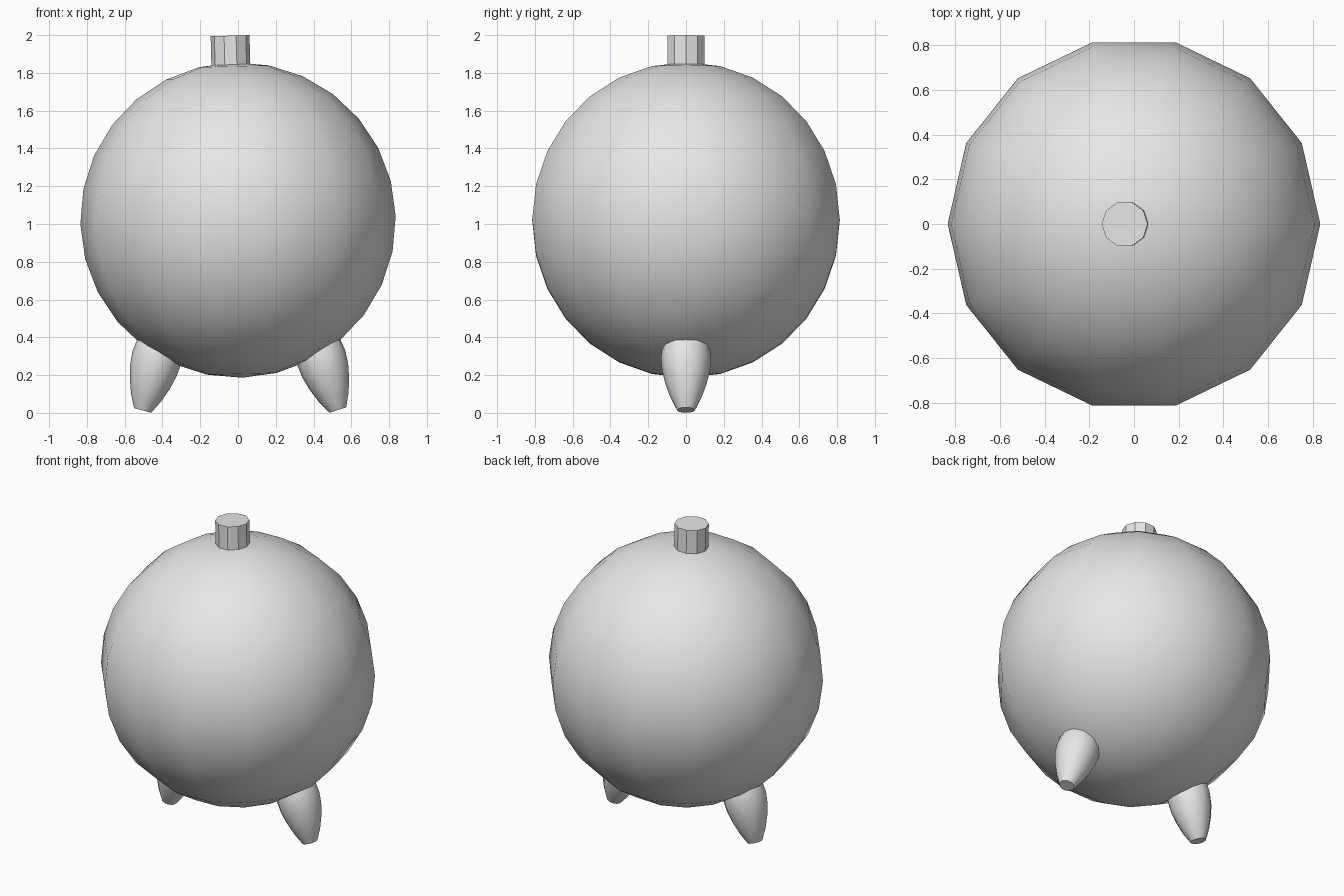
import bpy, bmesh, math
from mathutils import Matrix

if "Cube" in bpy.data.objects:
    bpy.data.objects.remove(bpy.data.objects["Cube"])

grey = bpy.data.materials.new("plain grey")
grey.diffuse_color = (0.8, 0.8, 0.8, 1)
grey.use_nodes = True
grey.node_tree.nodes["Principled BSDF"].inputs["Base Color"].default_value = grey.diffuse_color


def lathe(name, profile, sides, location, tilt, smooth):
    """Spin (radius, height) points about z, tilt about y, then place."""
    bm = bmesh.new()
    rings = []
    for r, z in profile:
        if r < 1e-5:
            rings.append([bm.verts.new((0, 0, z))] * sides)
            continue
        angles = [2 * math.pi * i / sides for i in range(sides)]
        rings.append([bm.verts.new((r * math.cos(a), r * math.sin(a), z)) for a in angles])
    for low, high in zip(rings, rings[1:]):
        for i in range(sides):
            j = (i + 1) % sides
            corners = dict.fromkeys((low[i], low[j], high[j], high[i]))
            bm.faces.new(list(corners))
    # flat caps on open ends
    for ring in (rings[0], rings[-1]):
        if ring[0] is not ring[1]:
            bm.faces.new(ring)
    bmesh.ops.recalc_face_normals(bm, faces=bm.faces)
    bm.transform(Matrix.Translation(location) @ Matrix.Rotation(math.radians(tilt), 4, 'Y'))
    mesh = bpy.data.meshes.new(name)
    bm.to_mesh(mesh)
    bm.free()
    mesh.materials.append(grey)
    obj = bpy.data.objects.new(name, mesh)
    bpy.context.collection.objects.link(obj)
    if smooth:
        bpy.ops.object.select_all(action='DESELECT')
        obj.select_set(True)
        bpy.context.view_layer.objects.active = obj
        bpy.ops.object.shade_smooth_by_angle(angle=math.radians(35))
    return obj


# Round body, leaning very slightly to the left
R, N = 0.835, 14
ball = [(R * math.sin(math.pi * k / N), -R * math.cos(math.pi * k / N)) for k in range(N + 1)]
lathe("body", ball, N, (0, 0, 1.021), -1.5, True)

# Short ten-sided stem on top
lathe("stem", [(0.103, -0.3), (0.103, 0)], 10, (-0.042, 0, 1.997), -1.5, False)

# Bulging legs with blunt tips, splayed outwards
leg = [(0.047, 0), (0.082, 0.07), (0.109, 0.145), (0.127, 0.22),
       (0.133, 0.29), (0.125, 0.36), (0.1, 0.43)]
lathe("right_leg", leg, 12, (0.528, 0, 0.015), -17.5, True)
lathe("left_leg", leg, 12, (-0.505, 0, 0.013), 15.0, True)
